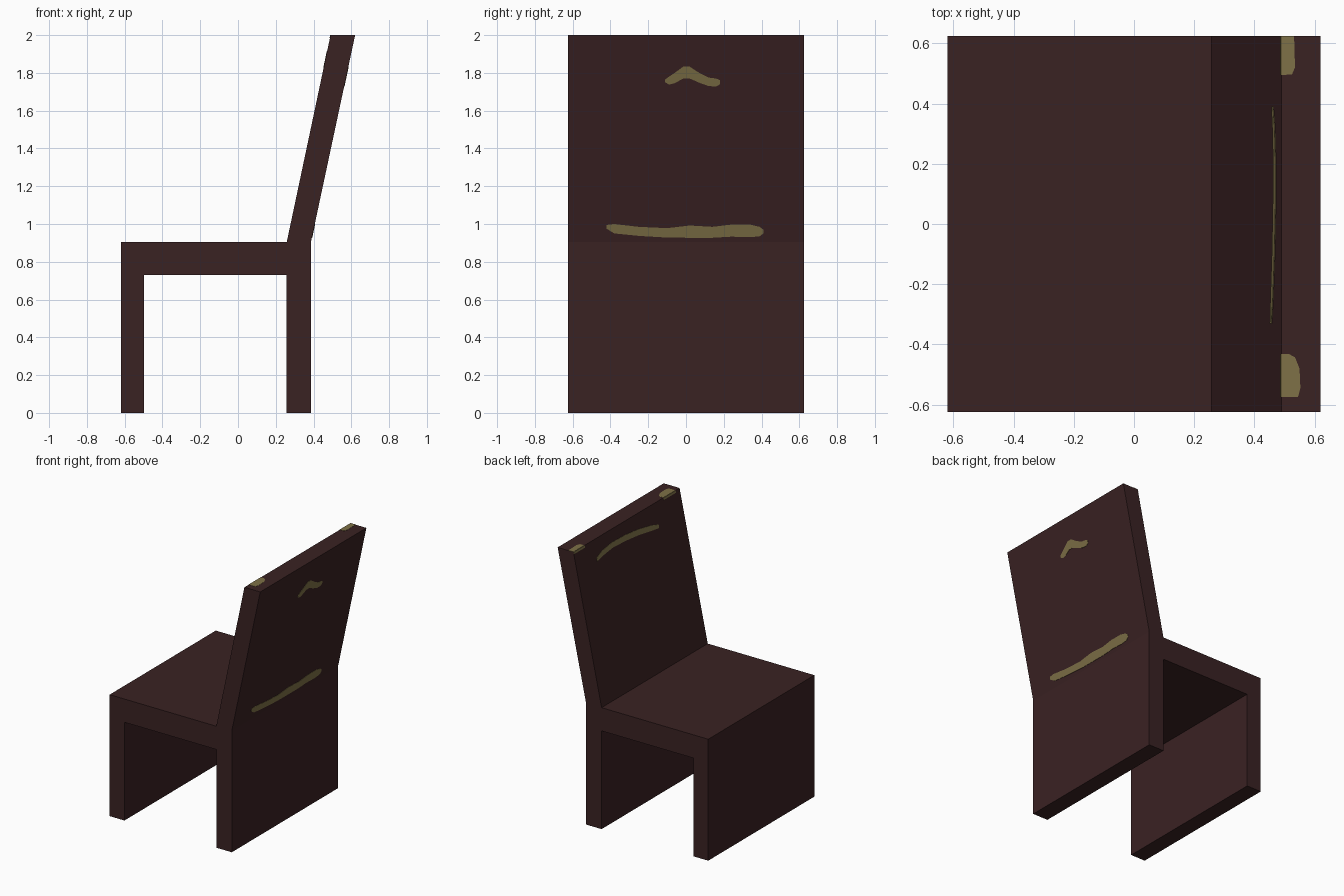
import bpy, bmesh
from mathutils import Vector

if "Cube" in bpy.data.objects:
    bpy.data.objects.remove(bpy.data.objects["Cube"])


def material(name, rgb):
    m = bpy.data.materials.new(name)
    m.diffuse_color = (*rgb, 1)
    m.use_nodes = True
    m.node_tree.nodes["Principled BSDF"].inputs["Base Color"].default_value = m.diffuse_color
    return m


wood = material("dark brown wood", (0.042, 0.0159, 0.0165))
scuff = material("worn tan", (0.21, 0.165, 0.063))


def prism(name, pts, offset, mat):
    """Extrude a flat outline along an offset vector."""
    bm = bmesh.new()
    face = bm.faces.new([bm.verts.new(p) for p in pts])
    new = bmesh.ops.extrude_face_region(bm, geom=[face])["geom"]
    bmesh.ops.translate(bm, vec=offset,
                        verts=[v for v in new if isinstance(v, bmesh.types.BMVert)])
    bmesh.ops.recalc_face_normals(bm, faces=bm.faces)
    me = bpy.data.meshes.new(name)
    bm.to_mesh(me)
    bm.free()
    me.materials.append(mat)
    ob = bpy.data.objects.new(name, me)
    bpy.context.collection.objects.link(ob)
    return ob


HALF = 0.624
SEAT, TOP = 0.904, 2.0
FRONT0, FRONT1 = 0.258, 0.49    # front of backrest: bottom, top
REAR0, REAR1 = 0.386, 0.62      # rear of backrest: bottom, top

# Chair body: front panel, seat, rear panel and leaning backrest in one side profile
profile = [(-0.62, 0), (-0.498, 0), (-0.498, 0.731), (FRONT0, 0.731), (FRONT0, 0),
           (REAR0, 0), (REAR0, SEAT), (REAR1, TOP), (FRONT1, TOP), (FRONT0, SEAT),
           (-0.62, SEAT)]
prism("chair_body", [(x, -HALF, z) for x, z in profile], Vector((0, 2 * HALF, 0)), wood)


def backrest_mark(name, spine, rear):
    """Thin worn mark on the backrest; spine holds (y, low z, high z)."""
    x0, x1 = (REAR0, REAR1) if rear else (FRONT0, FRONT1)
    outline = [(y, lo) for y, lo, hi in spine] + [(y, hi) for y, lo, hi in reversed(spine)]
    pts = [(x0 + (x1 - x0) * (z - SEAT) / (TOP - SEAT), y, z) for y, z in outline]
    prism(name, pts, Vector((0.002 if rear else -0.002, 0, 0)), scuff)


# Worn marks on the rear of the backrest
backrest_mark("rear_low_scuff", [
    (-0.42, 0.975, 0.995), (-0.38, 0.95, 1.0), (-0.25, 0.937, 0.985),
    (-0.1, 0.928, 0.978), (0.02, 0.927, 0.992), (0.14, 0.927, 0.985),
    (0.24, 0.933, 0.997), (0.34, 0.93, 0.997), (0.39, 0.935, 0.985),
    (0.41, 0.95, 0.97)], True)
backrest_mark("rear_high_scuff", [
    (-0.11, 0.0 + 1.75, 1.765), (-0.09, 1.738, 1.78), (-0.06, 1.745, 1.8),
    (-0.015, 1.77, 1.833), (0.02, 1.77, 1.833), (0.07, 1.748, 1.8),
    (0.12, 1.73, 1.775), (0.16, 1.728, 1.77), (0.18, 1.74, 1.762)], True)

# Long worn arc on the front of the backrest
backrest_mark("front_scuff", [
    (-0.33, 1.825, 1.85), (-0.25, 1.835, 1.872), (-0.1, 1.858, 1.898),
    (0.05, 1.872, 1.912), (0.2, 1.878, 1.915), (0.32, 1.865, 1.9),
    (0.39, 1.85, 1.875)], False)

# Worn corners on the top edge, wrapping slightly onto the front
corners = {
    "right": [(0.49, 0.495), (0.525, 0.497), (0.535, 0.52), (0.532, 0.624), (0.49, 0.624)],
    "left": [(0.49, -0.575), (0.545, -0.575), (0.553, -0.545), (0.55, -0.48),
             (0.535, -0.443), (0.515, -0.432), (0.49, -0.432)],
}
for side, outline in corners.items():
    prism(f"{side}_top_scuff", [(x, y, TOP) for x, y in outline],
          Vector((0, 0, 0.0015)), scuff)
    ys = [y for x, y in outline]
    backrest_mark(f"{side}_edge_scuff",
                  [(min(ys), 1.985, 2.0), (max(ys), 1.985, 2.0)], False)
